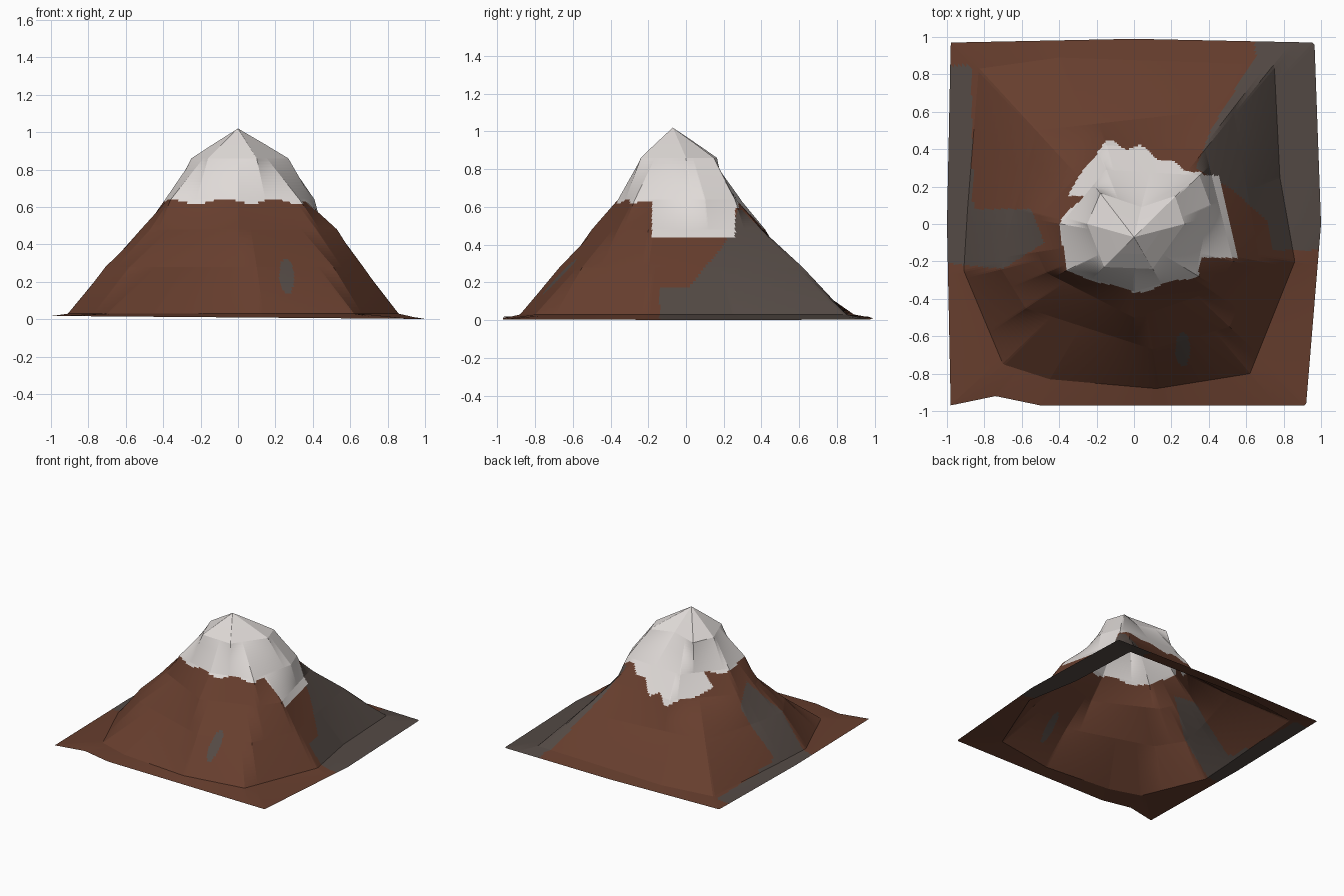
import bpy, bmesh, math
from mathutils import Vector

if "Cube" in bpy.data.objects:
    bpy.data.objects.remove(bpy.data.objects["Cube"])

PEAK = Vector((0, -.07, 1.02))
SIDES, STEPS = 512, 14

# height contours, few corners each, seen from above
CONTOURS = [
    (.01, [(-.98, -.97), (-.74, -.92), (-.5, -.97), (.92, -.97), (1, 0), (.965, .97), (0, .99), (-.98, .97), (-1, 0)]),
    (.03, [(-.7, -.75), (-.45, -.83), (.12, -.88), (.62, -.8), (.86, -.2), (.78, .25), (.75, .85), (-.4, .89),
           (-.83, .83), (-.89, .08), (-.91, -.25)]),
    (.28, [(-.58, -.45), (.1, -.67), (.51, -.55), (.67, -.2), (.53, .62), (.1, .57), (-.52, .5), (-.66, 0),
           (-.71, -.24)]),
    (.48, [(-.47, -.26), (0, -.5), (.42, -.36), (.53, -.2), (.38, .4), (-.15, .42), (-.5, .05), (-.52, -.15)]),
    (.64, [(-.36, -.25), (0, -.36), (.33, -.27), (.41, .1), (.35, .26), (-.15, .29), (-.39, 0)]),
    (.86, [(-.16, -.23), (.1, -.24), (.27, 0), (.22, .15), (.04, .09), (-.18, .165), (-.25, 0)]),
]

# rock slopes on the right and left, outlined from above
ROCK_RIGHT = [(1.1, 1.1), (.63, 1.1), (.65, .9), (.42, .52), (.33, .3), (.53, .18), (.71, .02), (.74, -.14), (1.1, -.14)]
ROCK_LEFT = [(-1.1, .85), (-.87, .85), (-.86, .08), (-.55, .08), (-.48, -.1), (-.7, -.24), (-1.1, -.2)]


def hit(contour, angle):
    """Point where a ray from the peak axis crosses a contour."""
    z, corners = contour
    d = Vector((math.cos(angle), math.sin(angle)))
    pts = [Vector((x, y, z)) for x, y in corners]
    for a, b in zip(pts, pts[1:] + pts[:1]):
        ca, cb = d.cross((a - PEAK).xy), d.cross((b - PEAK).xy)
        if ca <= 0 < cb:
            p = a.lerp(b, ca / (ca - cb))
            if (p - PEAK).xy.dot(d) > 0:
                return p


def inside(p, poly):
    odd = False
    for (ax, ay), (bx, by) in zip(poly, poly[1:] + poly[:1]):
        if (ay > p.y) != (by > p.y) and p.x < ax + (p.y - ay) * (bx - ax) / (by - ay):
            odd = not odd
    return odd


def is_snow(p):
    line = .63 + .012 * math.sin(23 * p.x + 9 * p.y)
    if p.y > .15:                                    # tongue running down the back
        line -= .19 * max(0, 1 - abs(p.x + .13) / .5) + .02 * math.sin(38 * p.x)
    if p.x > .35 and -.18 < p.y < .26:               # tongue on the right
        line = .44
    return p.z > line


def is_rock(p):
    spot = ((p.x - .26) / .04) ** 2 + ((p.y + .67) / .09) ** 2 < 1
    return spot or inside(p, ROCK_RIGHT) or inside(p, ROCK_LEFT)


def material(name, rgb):
    m = bpy.data.materials.new(name)
    m.diffuse_color = (*rgb, 1)
    m.use_nodes = True
    m.node_tree.nodes["Principled BSDF"].inputs["Base Color"].default_value = m.diffuse_color
    return m


# mountain: one open sheet lofted through the contours
bm = bmesh.new()
columns = []
for i in range(SIDES):
    keys = [hit(c, 2 * math.pi * (i + .5) / SIDES) for c in CONTOURS]
    keys[0].z -= .008 * keys[0].x                    # skirt tilts gently to the ground
    shoulder = PEAK.lerp(keys[-1], .54)              # rounded summit
    shoulder.z = .935
    keys += [shoulder, PEAK]
    columns.append([bm.verts.new(a.lerp(b, s / STEPS)) for a, b in zip(keys, keys[1:]) for s in range(STEPS)])
top = bm.verts.new(PEAK)
for c, n in zip(columns, columns[1:] + columns[:1]):
    for j in range(len(c) - 1):
        bm.faces.new((c[j], n[j], n[j + 1], c[j + 1]))
    bm.faces.new((c[-1], n[-1], top))

# colours: brown earth, grey rock, snow cap
for f in bm.faces:
    p = f.calc_center_median()
    f.material_index = 2 if is_snow(p) else 1 if is_rock(p) else 0

mesh = bpy.data.meshes.new("mountain")
bm.to_mesh(mesh)
bm.free()
for m in (material("brown earth", (.135, .048, .027)),
          material("grey rock", (.088, .068, .059)),
          material("snow", (.74, .70, .68))):
    mesh.materials.append(m)
bpy.context.collection.objects.link(bpy.data.objects.new("mountain", mesh))
